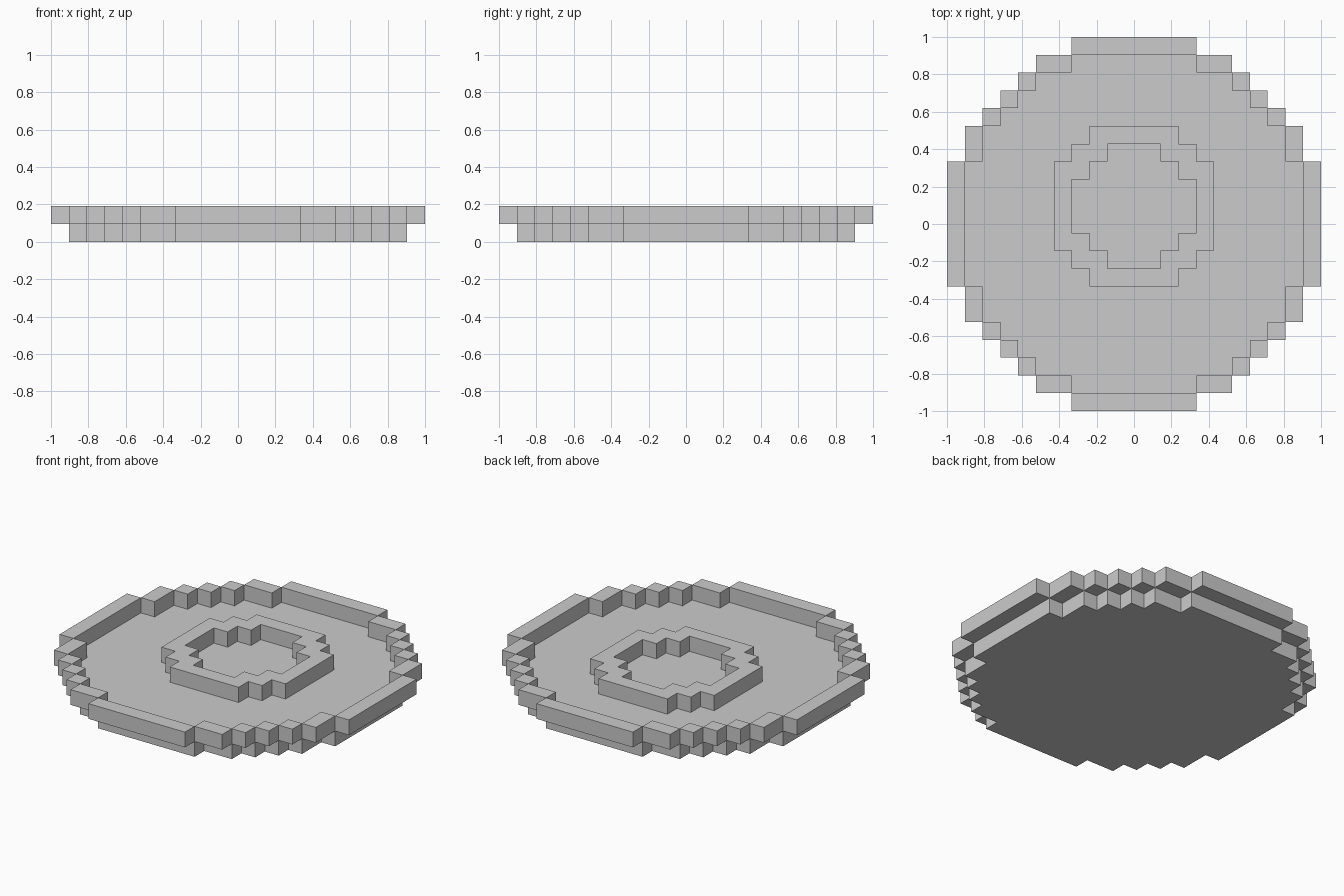
import bpy, bmesh

cube = bpy.data.objects.get("Cube")
if cube:
    bpy.data.objects.remove(cube, do_unlink=True)

CELL = 2 / 21  # block edge length

grey = bpy.data.materials.new("stone_grey")
grey.use_nodes = True
colour = (0.6, 0.6, 0.6, 1)
grey.diffuse_color = colour
grey.node_tree.nodes["Principled BSDF"].inputs["Base Color"].default_value = colour


def cells(half_widths):
    """Stepped disc: half_widths[r] is the reach in x of rows r and -r."""
    return {(x, y) for r, w in enumerate(half_widths)
            for y in (r, -r) for x in range(-w, w + 1)}


def block_layer(name, filled, level, shift_y=0):
    """Extrude a set of grid cells into a layer one block thick."""
    bm = bmesh.new()
    verts = {}

    def vert(x, y):
        if (x, y) not in verts:
            verts[x, y] = bm.verts.new(((x - 0.5) * CELL,
                                        (y + shift_y - 0.5) * CELL,
                                        level * CELL))
        return verts[x, y]

    for x, y in sorted(filled):
        bm.faces.new([vert(x, y), vert(x + 1, y),
                      vert(x + 1, y + 1), vert(x, y + 1)])
    top = bmesh.ops.extrude_face_region(bm, geom=bm.faces[:], use_keep_orig=True)
    moved = [g for g in top["geom"] if isinstance(g, bmesh.types.BMVert)]
    bmesh.ops.translate(bm, verts=moved, vec=(0, 0, CELL))
    bmesh.ops.recalc_face_normals(bm, faces=bm.faces[:])
    # Merge the grid into large flat faces
    bmesh.ops.dissolve_limit(bm, angle_limit=0.01,
                             verts=bm.verts[:], edges=bm.edges[:])
    mesh = bpy.data.meshes.new(name)
    bm.to_mesh(mesh)
    bm.free()
    mesh.materials.append(grey)
    obj = bpy.data.objects.new(name, mesh)
    bpy.context.collection.objects.link(obj)
    return obj


# Solid floor disc
floor = cells([9, 9, 9, 9, 8, 8, 7, 6, 5, 3])
block_layer("floor", floor, 0)

# Raised rim overhanging the floor
outer = cells([10, 10, 10, 10, 9, 9, 8, 7, 6, 5, 3])
block_layer("rim", outer - floor, 1)

# Small raised ring, one block behind the centre
ring = cells([4, 4, 4, 3, 2]) - cells([3, 3, 2, 1])
block_layer("inner_ring", ring, 1, shift_y=1)
